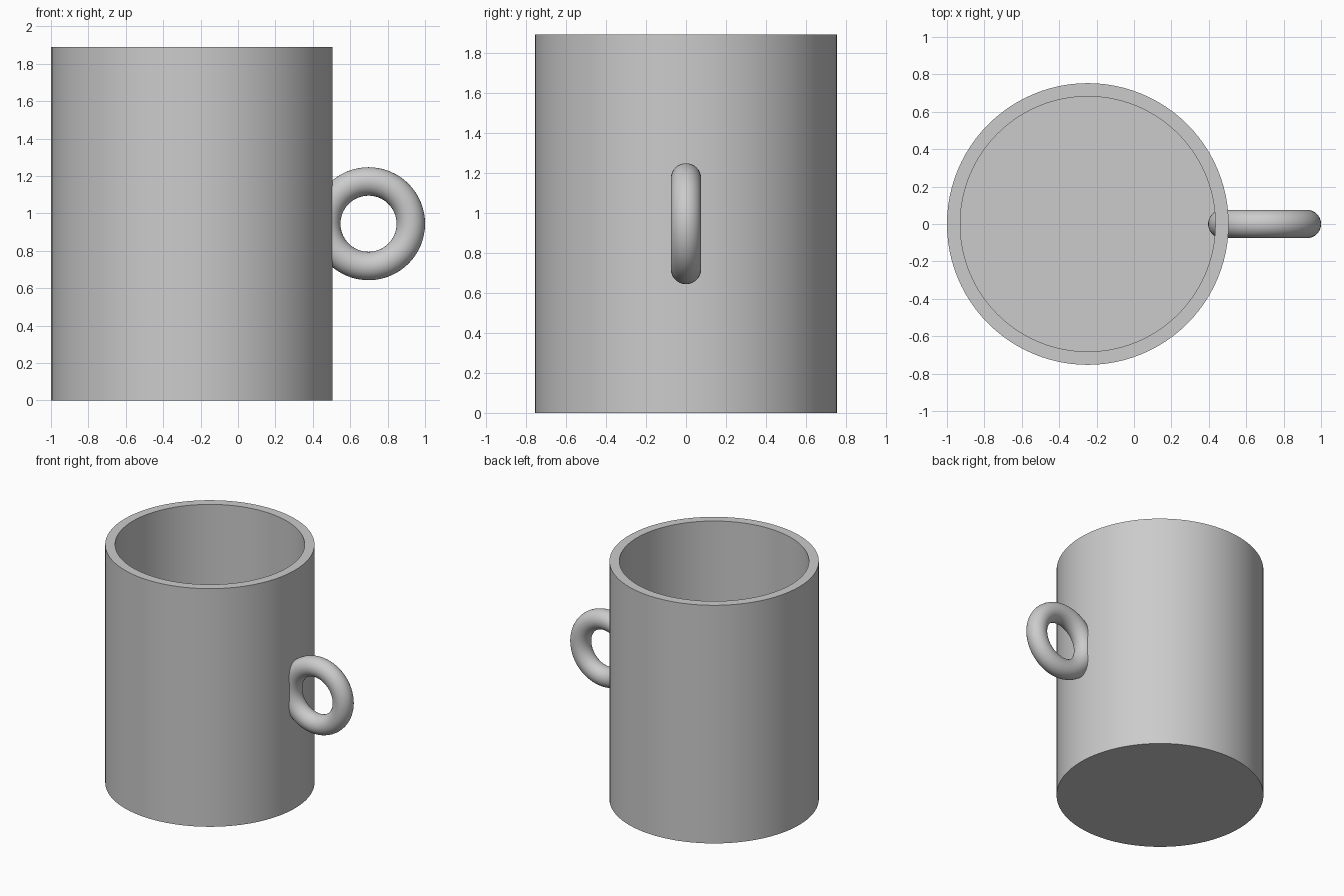
import bpy, bmesh, math
from mathutils import Matrix, Vector

cube = bpy.data.objects.get("Cube")
if cube:
    bpy.data.objects.remove(cube, do_unlink=True)

CUP_X = -0.247
RADIUS, INNER, HEIGHT, FLOOR = 0.753, 0.682, 1.89, 0.07

# Single plain grey
grey = bpy.data.materials.new("plain grey")
grey.use_nodes = True
colour = (0.6, 0.6, 0.6, 1)
grey.diffuse_color = colour
grey.node_tree.nodes["Principled BSDF"].inputs["Base Color"].default_value = colour


def finish(obj, name):
    obj.name = obj.data.name = name
    obj.data.materials.append(grey)
    bpy.ops.object.select_all(action='DESELECT')
    obj.select_set(True)
    bpy.context.view_layer.objects.active = obj
    bpy.ops.object.shade_smooth_by_angle(angle=math.radians(35))


# Cup body: wall and floor profile turned about its axis
profile = [(0, 0), (RADIUS, 0), (RADIUS, HEIGHT), (INNER, HEIGHT), (INNER, FLOOR), (0, FLOOR)]
bm = bmesh.new()
verts = [bm.verts.new((r, 0, z)) for r, z in profile]
edges = [bm.edges.new(pair) for pair in zip(verts, verts[1:])]
bmesh.ops.spin(bm, geom=verts + edges, cent=(0, 0, 0), axis=(0, 0, 1),
               angle=math.tau, steps=96, use_merge=False)
bmesh.ops.remove_doubles(bm, verts=bm.verts, dist=0.0001)
bmesh.ops.recalc_face_normals(bm, faces=bm.faces)
mesh = bpy.data.meshes.new("cup_body")
bm.to_mesh(mesh)
bm.free()
body = bpy.data.objects.new("cup_body", mesh)
body.location.x = CUP_X
bpy.context.collection.objects.link(body)
finish(body, "cup_body")

# Ring handle: upright torus passing through the wall
bpy.ops.mesh.primitive_torus_add(major_radius=0.226, minor_radius=0.076,
                                 major_segments=64, minor_segments=32,
                                 location=(0.698, 0, 0.945),
                                 rotation=(math.pi / 2, 0, 0))
finish(bpy.context.object, "ring_handle")
